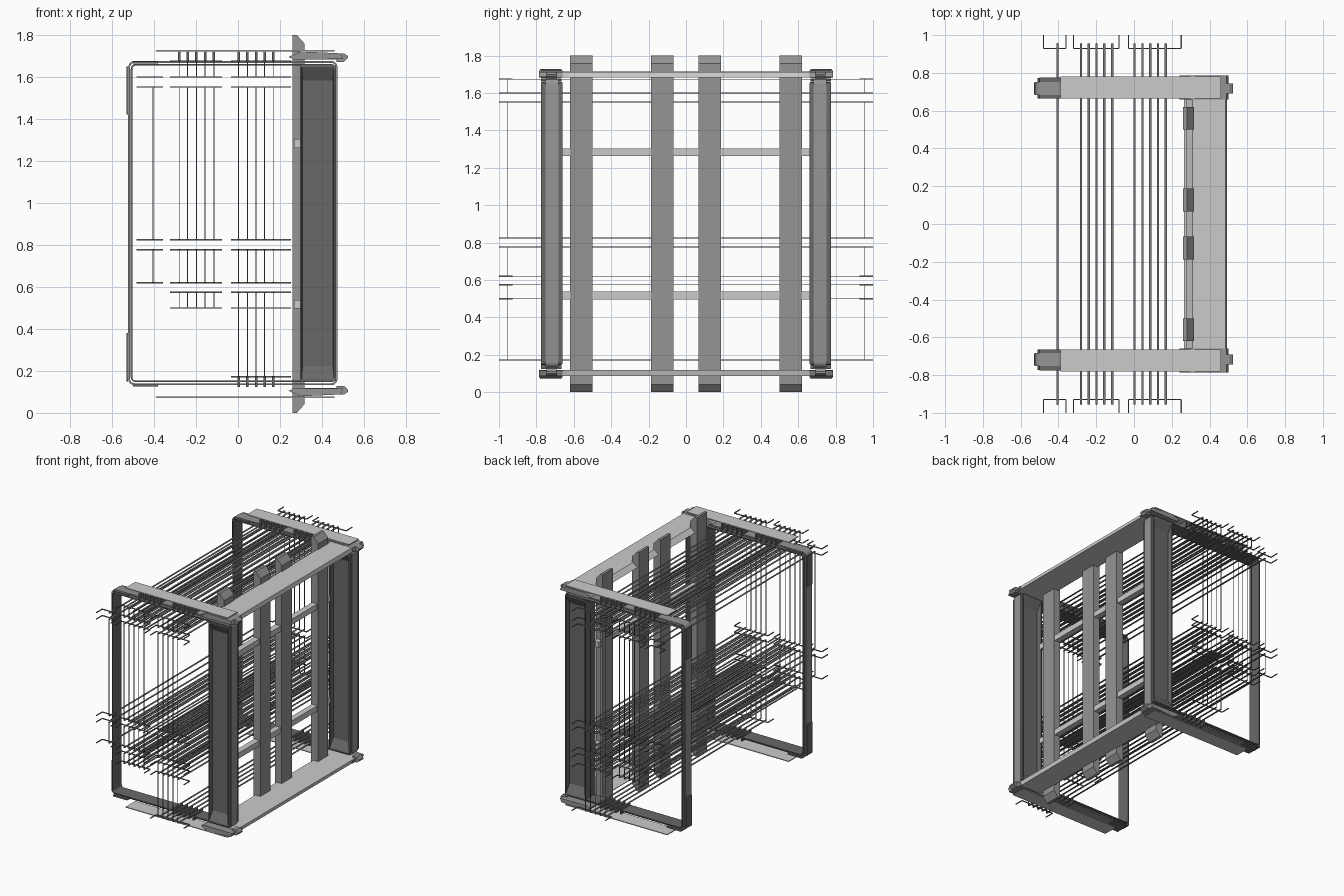
import bpy, bmesh, math
from mathutils import Vector

if "Cube" in bpy.data.objects:
    bpy.data.objects.remove(bpy.data.objects["Cube"])

MID = 0.9  # mirror height


def grey(name, v):
    m = bpy.data.materials.new(name)
    m.diffuse_color = (v, v, v, 1)
    m.use_nodes = True
    m.node_tree.nodes["Principled BSDF"].inputs["Base Color"].default_value = m.diffuse_color
    return m


PLATE = grey("light_metal", 0.52)
STEEL = grey("mid_metal", 0.3)
DARK = grey("dark_metal", 0.14)
WIRE = grey("wire_metal", 0.2)


def finish(name, bm, mat, smooth=False):
    bmesh.ops.recalc_face_normals(bm, faces=bm.faces)
    me = bpy.data.meshes.new(name)
    bm.to_mesh(me)
    bm.free()
    me.materials.append(mat)
    ob = bpy.data.objects.new(name, me)
    bpy.context.collection.objects.link(ob)
    if smooth:
        bpy.context.view_layer.objects.active = ob
        ob.select_set(True)
        bpy.ops.object.shade_smooth_by_angle(angle=math.radians(35))
        ob.select_set(False)
    return ob


def add_box(bm, x, y, z):
    """Axis-aligned box from three (low, high) ranges."""
    vs = bmesh.ops.create_cube(bm, size=1)["verts"]
    for v in vs:
        v.co = Vector([(r[0] + r[1]) / 2 + c * abs(r[1] - r[0]) for r, c in zip((x, y, z), v.co)])
    return vs


def box(name, x, y, z, mat):
    bm = bmesh.new()
    add_box(bm, x, y, z)
    return finish(name, bm, mat)


def prism(name, pts, y, mat):
    """Extrude an x-z outline along y."""
    bm = bmesh.new()
    f = bm.faces.new([bm.verts.new((px, y[0], pz)) for px, pz in pts])
    r = bmesh.ops.extrude_face_region(bm, geom=[f])
    bmesh.ops.translate(bm, vec=(0, y[1] - y[0], 0),
                        verts=[v for v in r["geom"] if isinstance(v, bmesh.types.BMVert)])
    return finish(name, bm, mat)


def rounded(x0, x1, z0, z1, r, n=5):
    pts = []
    for cx, cz, a in ((x1 - r, z1 - r, 0), (x0 + r, z1 - r, 90), (x0 + r, z0 + r, 180), (x1 - r, z0 + r, 270)):
        for i in range(n + 1):
            t = math.radians(a + 90 * i / n)
            pts.append((cx + r * math.cos(t), cz + r * math.sin(t)))
    return pts


def ring(name, x0, x1, z0, z1, t, y, mat, r=0.03):
    """Thin rounded rectangular band."""
    bm = bmesh.new()
    outer = rounded(x0, x1, z0, z1, r)
    inner = rounded(x0 + t, x1 - t, z0 + t, z1 - t, r - t)
    loops = [[bm.verts.new((px, yy, pz)) for px, pz in pts]
             for pts, yy in ((outer, y[0]), (outer, y[1]), (inner, y[1]), (inner, y[0]))]
    n = len(outer)
    for k in range(4):
        a, b = loops[k], loops[(k + 1) % 4]
        for i in range(n):
            bm.faces.new((a[i], a[(i + 1) % n], b[(i + 1) % n], b[i]))
    return finish(name, bm, mat, True)


def zr(a, b, top):
    return (a, b) if top else (2 * MID - b, 2 * MID - a)


# side frames, columns and end fittings
for s, side in ((-1, "front"), (1, "back")):
    def yr(a, b):
        return tuple(sorted((s * a, s * b)))
    ring(side + "_outer_frame", -0.523, 0.474, 0.132, 1.676, 0.009, yr(0.682, 0.752), STEEL)
    ring(side + "_inner_frame", -0.511, 0.467, 0.146, 1.662, 0.008, yr(0.665, 0.772), DARK, 0.025)

    # column with recessed panels on both faces
    bm = bmesh.new()
    add_box(bm, (0.295, 0.465), yr(0.66, 0.775), (0.152, 1.655))
    bm.normal_update()
    for f in [f for f in bm.faces if abs(f.normal.y) > 0.9]:
        n = f.normal.copy()
        bmesh.ops.inset_individual(bm, faces=[f], thickness=0.012)
        bmesh.ops.inset_individual(bm, faces=[f], thickness=0.006)
        c = f.calc_center_median()
        for v in f.verts:
            v.co -= n * 0.035
            v.co.z = c.z + (v.co.z - c.z) * 0.92
    finish(side + "_column", bm, DARK)

    for top in (True, False):
        tag = side + ("_top_" if top else "_bottom_")

        def fz(pts):
            return [(x, z if top else 2 * MID - z) for x, z in pts]
        box(tag + "cover_plate", (-0.39, 0.46), yr(0.665, 0.78), zr(1.722, 1.728, top), PLATE)
        cap = [(0.24, 1.695), (0.30, 1.721), (0.49, 1.712), (0.50, 1.685), (0.27, 1.682)]
        prism(tag + "corner_cap", fz(cap), yr(0.66, 0.785), STEEL)
        knob = [(0.47, 1.672), (0.505, 1.672), (0.523, 1.69), (0.523, 1.70), (0.505, 1.712), (0.47, 1.712)]
        prism(tag + "knob", fz(knob), yr(0.692, 0.745), STEEL)
        box(tag + "frame_lip", (-0.53, -0.524), yr(0.685, 0.75), zr(1.42, 1.65, top), DARK)
        # beam sleeve over the frame, left end
        box(tag + "sleeve", (-0.50, -0.38), yr(0.665, 0.775), zr(1.664, 1.674, top), DARK)

# long top and bottom boards
for top in (True, False):
    pts = [(0.275, 1.682), (0.31, 1.714), (0.485, 1.712), (0.492, 1.682)]
    pts = [(x, z if top else 2 * MID - z) for x, z in pts]
    prism("top_board" if top else "bottom_board", pts, (-0.72, 0.72), PLATE)

# vertical posts with chamfered ends
for i, y in enumerate((-0.56, -0.127, 0.127, 0.56)):
    pts = [(0.26, 0), (0.28, 0), (0.317, 0.042), (0.317, 1.758), (0.28, 1.8), (0.26, 1.8)]
    prism("post_%d" % (i + 1), pts, (y - 0.06, y + 0.06), STEEL)

# cross rails
for n, z in (("upper_rail", 1.283), ("lower_rail", 0.517)):
    box(n, (0.266, 0.31), (-0.66, 0.66), (z - 0.021, z + 0.021), PLATE)

# wire groups: rod x positions, bracket x range, levels, vertical spans
LOW = (1.6, 1.552, 0.825, 0.777, 0.62, 0.575, 0.5)
groups = {
    "left": ([-0.405], (-0.48, -0.36), (1.6, 1.552, 0.825, 0.777, 0.62), ((0.825, 1.552), (0.62, 0.777))),
    "middle": ([-0.28, -0.24, -0.198, -0.157, -0.115], (-0.32, -0.08), (1.674,) + LOW,
               ((1.6, 1.674), (0.825, 1.552), (0.62, 0.777), (0.5, 0.575))),
    "right": ([0.003, 0.045, 0.086, 0.127, 0.168], (-0.03, 0.25), (1.674,) + LOW + (0.172,),
              ((1.6, 1.674), (0.825, 1.552), (0.62, 0.777), (0.172, 0.575))),
}
for g, (xs, (b0, b1), levels, spans) in groups.items():
    rods, links, hooks, hangers = (bmesh.new() for _ in range(4))
    for x in xs:
        for z in levels:
            add_box(rods, (x - 0.006, x + 0.006), (-0.956, 0.956), (z - 0.002, z + 0.002))
        for s in (-1, 1):
            for a, b in spans:
                add_box(links, (x - 0.002, x + 0.002), (s * 0.956 - 0.002, s * 0.956 + 0.002), (a, b))
            ends = {"left": [], "middle": [(1.677, 1.723)], "right": [(1.677, 1.723), (0.123, 0.172)]}[g]
            for e in ends:
                add_box(hangers, (x - 0.006, x + 0.006), (s * 0.72 - 0.055, s * 0.72 + 0.055), e)
    for z in levels:
        zz = (z - 0.003, z + 0.003)
        for s in (-1, 1):
            add_box(hooks, (b0, b1), (s * 0.93 - 0.003, s * 0.93 + 0.003), zz)
            for bx in (b0, b1):
                add_box(hooks, (bx - 0.003, bx + 0.003), sorted((s * 0.93, s * 1.0)), zz)
    finish(g + "_rods", rods, WIRE)
    finish(g + "_vertical_wires", links, WIRE)
    finish(g + "_end_brackets", hooks, WIRE)
    if g != "left":
        finish(g + "_hangers", hangers, DARK)
    else:
        hangers.free()
